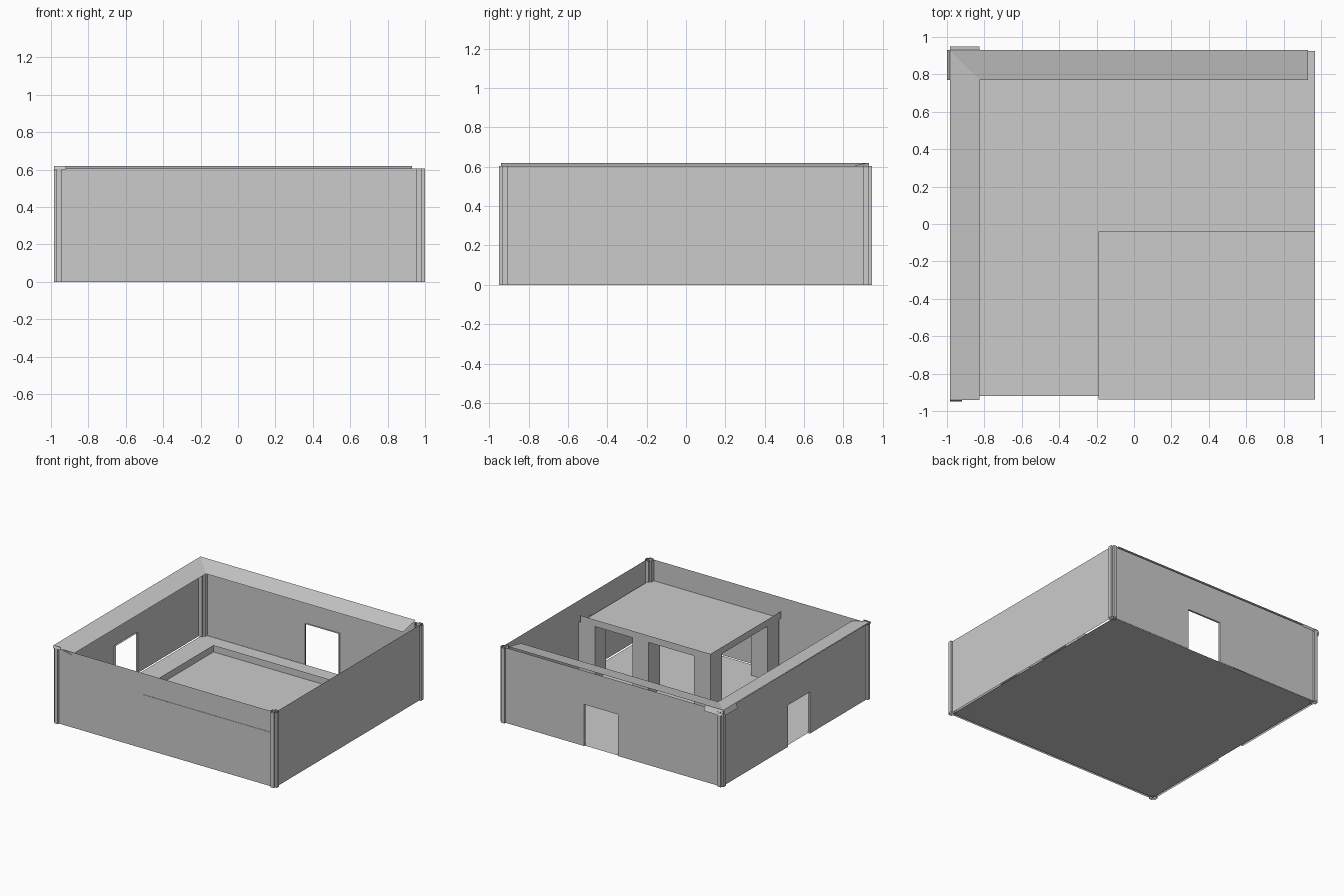
import bpy

if "Cube" in bpy.data.objects:
    bpy.data.objects.remove(bpy.data.objects["Cube"])

# Main dimensions: wall planes, wall height
L, R, F, B, H = -0.97, 0.985, -0.935, 0.93, 0.605


def mesh(name, verts, faces):
    me = bpy.data.meshes.new(name)
    me.from_pydata(verts, [], faces)
    me.update()
    ob = bpy.data.objects.new(name, me)
    bpy.context.collection.objects.link(ob)
    return ob


def sheet(name, *pts):
    return mesh(name, list(pts), [tuple(range(len(pts)))])


def prism(name, outline, z0, z1, caps=False):
    n = len(outline)
    verts = [(x, y, z) for z in (z0, z1) for x, y in outline]
    faces = [(i, (i + 1) % n, (i + 1) % n + n, i + n) for i in range(n)]
    if caps:
        faces += [tuple(range(n))[::-1], tuple(range(n, 2 * n))]
    return mesh(name, verts, faces)


def strip(name, path, z0, z1):
    n = len(path)
    verts = [(x, y, z) for z in (z0, z1) for x, y in path]
    return mesh(name, verts, [(i, i + 1, i + 1 + n, i + n) for i in range(n - 1)])


# Floor
sheet("floor", (-0.955, -0.92, 0.002), (0.968, -0.92, 0.002),
      (0.968, 0.925, 0.002), (-0.955, 0.925, 0.002))

# Plain front and right walls
strip("front_wall", [(L, F), (R, F)], 0, H)
strip("right_wall", [(R, F), (R, B)], 0, H)


# Back and left walls with a doorway and thin lining
def door_wall(name, place, a, b, d0, d1, top=0.335, depth=0.015):
    outline = [(a, 0), (d0, 0), (d0, top), (d1, top), (d1, 0), (b, 0), (b, H), (a, H)]
    sheet(name, *[place(u, 0, z) for u, z in outline])
    door = outline[1:5]
    verts = [place(u, d, z) for d in (0, depth) for u, z in door]
    mesh(name + "_door_lining", verts, [(i, i + 1, i + 5, i + 4) for i in range(3)])


door_wall("back_wall", lambda u, d, z: (u, B - d, z), L, R, -0.045, 0.255)
door_wall("left_wall", lambda u, d, z: (L + d, u, z), F, B, -0.19, 0.09)

# Notched hollow corner posts straddling the wall corners
e = [-0.045, -0.03, 0.0, 0.015]
plus = [(e[0], e[1]), (e[1], e[1]), (e[1], e[0]), (e[2], e[0]), (e[2], e[1]), (e[3], e[1]),
        (e[3], e[2]), (e[2], e[2]), (e[2], e[3]), (e[1], e[3]), (e[1], e[2]), (e[0], e[2])]
for cx, sx, side in ((L, -1, "left"), (R, 1, "right")):
    for cy, sy, end in ((F, -1, "front"), (B, 1, "back")):
        prism(f"{end}_{side}_corner_post",
              [(cx + sx * u, cy + sy * v) for u, v in plus], 0, H)

# Mitred sloping cornice along the left and back walls
zo, zi = 0.62, 0.585
sheet("left_cornice", (-0.985, -0.94, zo), (-0.825, -0.94, zi),
      (-0.825, 0.77, zi), (-0.985, B, zo))
sheet("back_cornice", (-0.985, B, zo), (-0.825, 0.77, zi), (0.93, 0.77, zi), (0.93, B, zo))

# Turned-down lips outside the cornice corner
sheet("corner_lip_left", (-0.985, 0.77, zo), (-0.985, B, zo), (-1, B, 0.58), (-1, 0.77, 0.58))
sheet("corner_lip_back", (-0.985, B, zo), (-0.825, B, zo),
      (-0.825, 0.95, 0.58), (-0.985, 0.95, 0.58))
sheet("corner_lip_front", (-0.985, -0.94, zo), (-0.92, -0.94, zo),
      (-0.92, -0.948, 0.6), (-0.985, -0.948, 0.6))

# Flat canopy with an upstand rim in the front right of the room
x0, x1, y0, y1, zr = -0.19, 0.968, -0.938, -0.04, 0.435
sheet("canopy_roof", (x0, y0, zr), (x1, y0, zr), (x1, y1, zr), (x0, y1, zr))
strip("canopy_rim", [(x0, y0), (x0, y1), (x1, y1)], zr, 0.49)

# Square columns under the canopy edge
w = 0.145
for i, (cx, cy) in enumerate([(x0, y1), (0.36, y1), (R - w, y1), (x0, -0.765)]):
    prism(f"canopy_column_{i + 1}",
          [(cx, cy), (cx, cy - w), (cx + w, cy - w), (cx + w, cy)], 0.002, zr)
